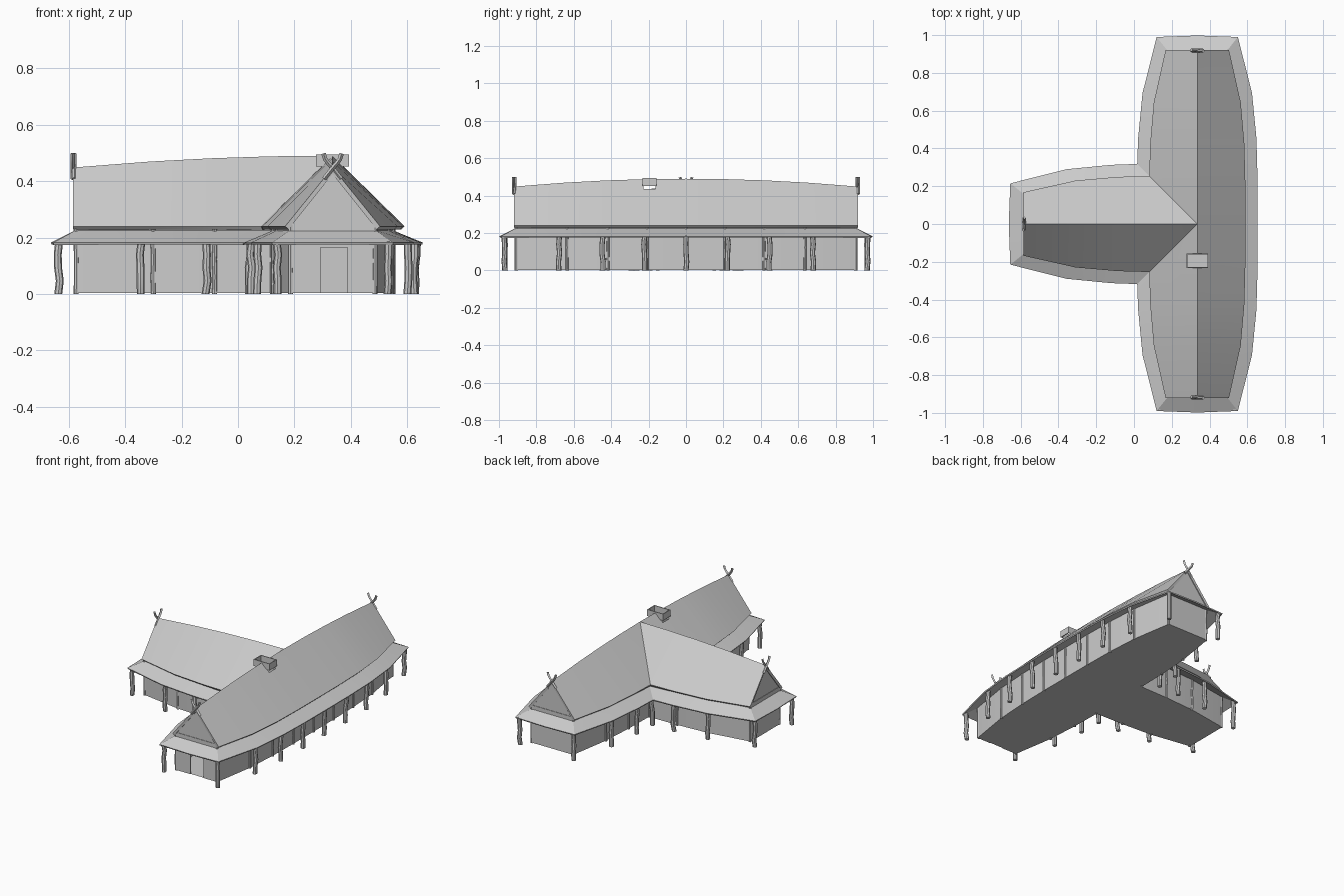
import bpy, bmesh, math, random
from mathutils import Vector

random.seed(4)
if "Cube" in bpy.data.objects:
    bpy.data.objects.remove(bpy.data.objects["Cube"], do_unlink=True)

CX = 0.335                       # axis of the main hall
STATIONS = (0, 0.23, 0.46, 0.7, 1)

grey = bpy.data.materials.new("plain_grey")
grey.use_nodes = True
grey.diffuse_color = (0.6, 0.6, 0.6, 1)
grey.node_tree.nodes["Principled BSDF"].inputs["Base Color"].default_value = (0.6, 0.6, 0.6, 1)


def new_object(name, bm, up=False):
    """Turn a bmesh into an object; 'up' makes open sheets face the sky."""
    bmesh.ops.remove_doubles(bm, verts=bm.verts, dist=0.0005)
    bmesh.ops.recalc_face_normals(bm, faces=bm.faces)
    bm.normal_update()
    if up and sum(f.normal.z for f in bm.faces) < 0:
        bmesh.ops.reverse_faces(bm, faces=bm.faces)
    mesh = bpy.data.meshes.new(name)
    bm.to_mesh(mesh)
    bm.free()
    obj = bpy.data.objects.new(name, mesh)
    bpy.context.collection.objects.link(obj)
    mesh.materials.append(grey)
    return obj


def box(name, center, size):
    bm = bmesh.new()
    bmesh.ops.create_cube(bm, size=1)
    for v in bm.verts:
        v.co = Vector(a * s + c for a, s, c in zip(v.co, size, center))
    return new_object(name, bm)


def finish(obj, mirror=False, thick=0, offset=-1, cutter=None):
    """Mirror, thicken, cut, apply everything and shade."""
    if mirror:
        m = obj.modifiers.new("mirror", "MIRROR")
        m.use_axis = (False, True, False)
    if thick:
        m = obj.modifiers.new("thickness", "SOLIDIFY")
        m.thickness, m.offset, m.use_even_offset = thick, offset, True
    if cutter:
        m = obj.modifiers.new("opening", "BOOLEAN")
        m.object, m.operation, m.solver = cutter, "DIFFERENCE", "EXACT"
    bpy.ops.object.select_all(action="DESELECT")
    obj.select_set(True)
    bpy.context.view_layer.objects.active = obj
    bpy.ops.object.convert(target="MESH")
    bpy.ops.object.shade_smooth_by_angle(angle=math.radians(25))
    if cutter:
        bpy.data.objects.remove(cutter, do_unlink=True)


def strip(bm, pairs):
    """Faces between successive pairs of points."""
    rows = [[bm.verts.new(p) for p in pair] for pair in pairs]
    for (a, b), (c, d) in zip(rows, rows[1:]):
        if (a.co - c.co).length < 0.0005:
            bm.faces.new((a, d, b))
        elif (b.co - d.co).length < 0.0005:
            bm.faces.new((a, c, b))
        else:
            bm.faces.new((a, c, d, b))


def sides(mid, end, length, z):
    """Bowed half plan: east side, west side, inner corner, wing side."""
    def half(f):
        return mid - (mid - end) * f ** 3.5
    east = [Vector((CX + half(f), f * length, z)) for f in STATIONS]
    west = [Vector((CX - half(f), f * length, z)) for f in STATIONS[:1:-1]]
    h = half(mid / length)
    wing = [Vector((CX - f * length, half(f), z)) for f in STATIONS[2:]]
    return east, west, Vector((CX - h, h, z)), wing


def outline(mid, end, length, z, bulge=0.0):
    east, west, corner, wing = sides(mid, end, length, z)
    reach = length + bulge
    return (east + [Vector((CX, reach, z))] + west + [corner] + wing
            + [Vector((CX - reach, 0, z))])


# Main roof: sagging ridge, bowed eaves and valleys where the wing joins
ROOF = 0.92
east, west, corner, wing = sides(0.255, 0.168, ROOF, 0.24)


def ridge(f, on_wing=False):
    z = 0.49 - 0.042 * f * f
    return Vector((CX - f * ROOF, 0, z)) if on_wing else Vector((CX, f * ROOF, z))


bm = bmesh.new()
strip(bm, [(e, ridge(f)) for e, f in zip(east, STATIONS)])
strip(bm, [(e, ridge(f)) for e, f in zip(west, STATIONS[:1:-1])]
      + [(corner, ridge(STATIONS[1])), (corner, ridge(0)), (corner, ridge(STATIONS[1], True))]
      + [(e, ridge(f, True)) for e, f in zip(wing, STATIONS[2:])])
roof = new_object("main_roof", bm, up=True)
finish(roof, mirror=True, thick=0.016,
       cutter=box("smoke_hole_cutter", (CX, -0.195, 0.46), (0.106, 0.066, 0.2)))

# Smoke hole frame on the ridge
bm = bmesh.new()
rim = [(-1, -1), (1, -1), (1, 1), (-1, 1), (-1, -1)]
strip(bm, [[Vector((CX + x * 0.058, -0.195 + y * 0.038, z)) for z in (0.452, 0.495)] for x, y in rim])
finish(new_object("smoke_hole_frame", bm), thick=0.005)

# Lower veranda roof
bm = bmesh.new()
strip(bm, list(zip(outline(0.32, 0.215, 0.99, 0.182, 0.008), outline(0.21, 0.15, 0.908, 0.227))))
finish(new_object("veranda_roof", bm, up=True), mirror=True, thick=0.008)

# Walls with the front doorway
bm = bmesh.new()
strip(bm, list(zip(outline(0.212, 0.15, 0.91, 0.003), outline(0.212, 0.15, 0.91, 0.25))))
walls = new_object("walls", bm)
finish(walls, mirror=True, thick=0.008, offset=0,
       cutter=box("doorway_cutter", (CX + 0.005, -0.91, 0.08), (0.094, 0.1, 0.17)))

# Floor
bm = bmesh.new()
plan = outline(0.212, 0.15, 0.91, 0.003)
bm.faces.new([bm.verts.new(p) for p in plan])
finish(new_object("floor", bm, up=True), mirror=True)

# Gable walls and crossed horns at the three roof ends
HORN = ((-0.03, -0.04), (0, -0.002), (0.016, 0.016), (0.026, 0.03), (0.032, 0.05))
for name, along in (("front", Vector((0, -1, 0))), ("back", Vector((0, 1, 0))),
                    ("wing", Vector((-1, 0, 0)))):
    across = Vector((-along.y, along.x, 0))
    axis = Vector((CX, 0, 0))
    bm = bmesh.new()
    bm.faces.new([bm.verts.new(axis + along * 0.908 + across * s + Vector((0, 0, z)))
                  for s, z in ((-0.155, 0.235), (0.155, 0.235), (0, 0.437))])
    finish(new_object(name + "_gable", bm), thick=0.006, offset=0)
    for label, side in (("left", 1), ("right", -1)):
        curve = bpy.data.curves.new(name + "_horn_" + label, "CURVE")
        curve.dimensions = "3D"
        curve.bevel_depth, curve.bevel_resolution = 0.008, 0
        curve.use_fill_caps = True
        spline = curve.splines.new("POLY")
        spline.points.add(len(HORN) - 1)
        for point, (s, z) in zip(spline.points, HORN):
            p = axis + along * (0.918 + side * 0.003) + across * s * side
            point.co = (p.x, p.y, 0.448 + z, 1)
        obj = bpy.data.objects.new(curve.name, curve)
        bpy.context.collection.objects.link(obj)
        curve.materials.append(grey)
        finish(obj)


def post(bm, base, radius, height, wobble):
    """A slightly crooked round post."""
    rings = []
    for i in range(5):
        drift = Vector((random.uniform(-1, 1), random.uniform(-1, 1), 0)) * wobble
        rings.append([bm.verts.new(base + drift + Vector((
            radius * math.cos(a * math.pi / 4), radius * math.sin(a * math.pi / 4), height * i / 4)))
            for a in range(8)])
    for low, high in zip(rings, rings[1:]):
        for i in range(8):
            j = (i + 1) % 8
            bm.faces.new((low[i], low[j], high[j], high[i]))
    bm.faces.new(rings[0][::-1])
    bm.faces.new(rings[-1])


# Crooked veranda posts and slimmer posts along the walls
for name, plan, radius, height, wobble in (
        ("veranda_posts", sides(0.295, 0.195, 0.97, 0), 0.014, 0.186, 0.004),
        ("wall_posts", sides(0.214, 0.15, 0.908, 0), 0.009, 0.245, 0.001)):
    east, west, corner, wing = plan
    bm = bmesh.new()
    for base in east[1:] + west + [corner] + wing:
        post(bm, base, radius, height, wobble)
    finish(new_object(name, bm), mirror=True)
    bm = bmesh.new()
    post(bm, east[0], radius, height, wobble)
    finish(new_object(name + "_middle", bm))
